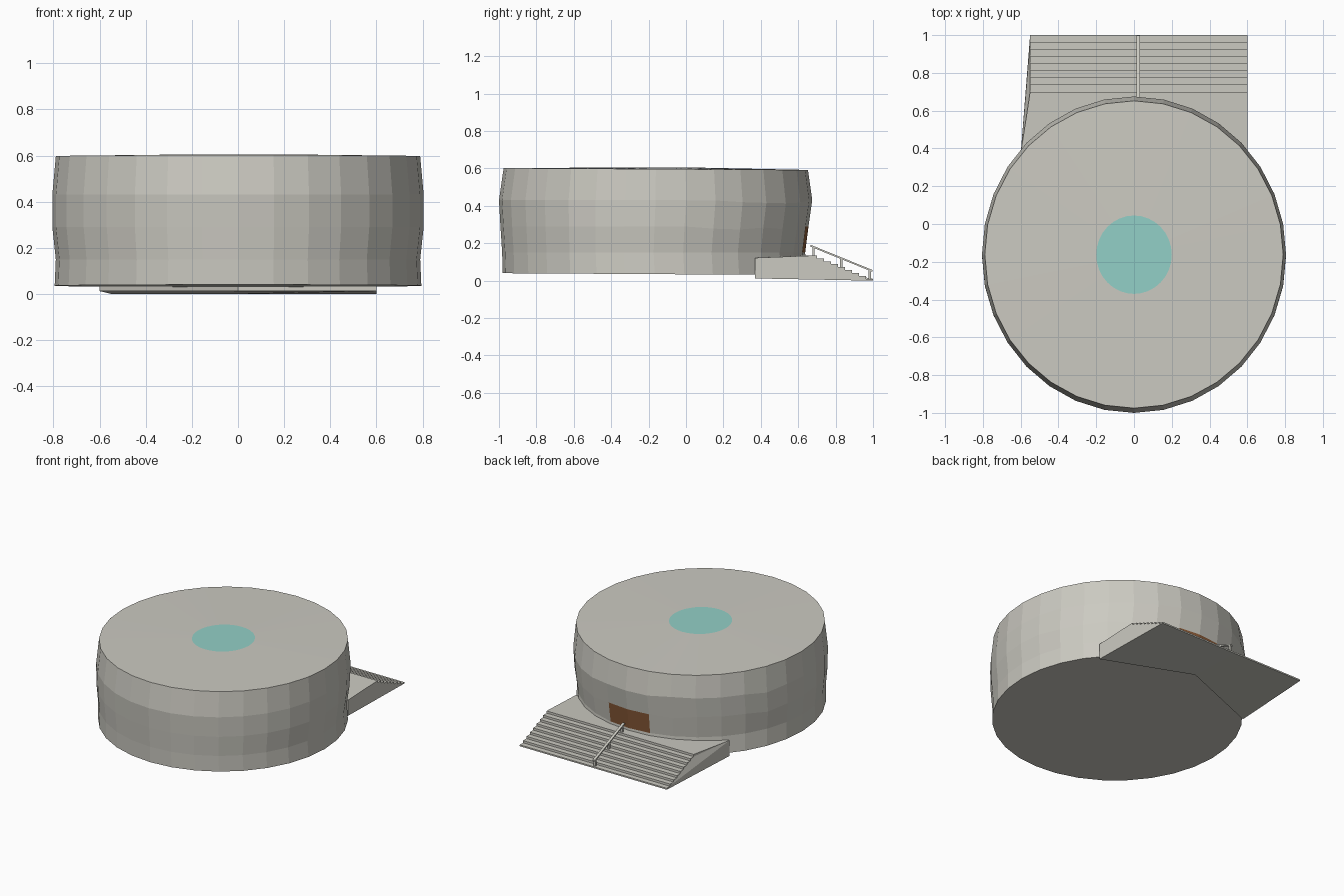
import bpy, bmesh, math, random

if "Cube" in bpy.data.objects:
    bpy.data.objects.remove(bpy.data.objects["Cube"])

random.seed(4)


def material(name, rgb):
    m = bpy.data.materials.new(name)
    m.diffuse_color = (*rgb, 1)
    m.use_nodes = True
    m.node_tree.nodes["Principled BSDF"].inputs["Base Color"].default_value = m.diffuse_color
    return m


STONE = material("pale_stone", (0.60, 0.59, 0.535))
GLASS = material("teal_glass", (0.29, 0.63, 0.57))
WOOD = material("brown_wood", (0.27, 0.11, 0.042))


def finish(bm, name, mats):
    bmesh.ops.recalc_face_normals(bm, faces=bm.faces)
    mesh = bpy.data.meshes.new(name)
    bm.to_mesh(mesh)
    bm.free()
    for m in mats:
        mesh.materials.append(m)
    obj = bpy.data.objects.new(name, mesh)
    bpy.context.collection.objects.link(obj)
    return obj


# Round hall: stacked 32-sided rings (z, half width, front y, back y)
N = 32
RINGS = [
    (0.035, 0.795, -0.980, 0.645),
    (0.150, 0.790, -0.983, 0.637),
    (0.290, 0.805, -0.992, 0.655),
    (0.430, 0.805, -1.000, 0.675),
    (0.597, 0.790, -0.975, 0.652),
    (0.605, 0.200, -0.370, 0.045),
]
bm = bmesh.new()
rings = []
for k, (z, rx, yf, yb) in enumerate(RINGS):
    ring = []
    for i in range(N):
        a = 2 * math.pi * i / N
        s = math.sin(a)
        dz = -0.005 * s if k in (0, 4) else 0
        # slightly uneven courses at the back, away from the door
        if k in (2, 3) and s > 0.3 and abs(math.cos(a)) > 0.25:
            dz = random.uniform(-0.02, 0.015)
        ring.append(bm.verts.new((rx * math.cos(a),
                                  (yf + yb) / 2 + (yb - yf) / 2 * s, z + dz)))
    rings.append(ring)
for k in range(len(rings) - 1):
    for i in range(N):
        j = (i + 1) % N
        f = bm.faces.new((rings[k][i], rings[k][j], rings[k + 1][j], rings[k + 1][i]))
        # door: two back panels of the second course
        if k == 1 and i in (N // 4 - 1, N // 4):
            f.material_index = 2
bm.faces.new(rings[0][::-1])
bm.faces.new(rings[-1]).material_index = 1   # skylight
finish(bm, "round_hall", [STONE, GLASS, WOOD])

# Entrance terrace and stairs: one side profile repeated in three columns
STEPS, Y0, Y1, Z0, Z1 = 8, 0.70, 1.0, 0.135, 0.010
run, rise = (Y1 - Y0) / STEPS, (Z0 - Z1) / STEPS


def profile(front_y):
    pts = [(front_y, 0.012), (front_y, 0.122 + 0.05 * (front_y - 0.37)), (Y0, Z0)]
    for i in range(STEPS):
        y, z = Y0 + i * run, Z0 - (i + 1) * rise
        pts += [(y, z), (y + run, z)]
    return pts + [(Y1, 0.0)]


def left_x(y):
    return -0.60 + 0.05 * min(1, max(0, (y - 0.37) / (Y0 - 0.37)))


bm = bmesh.new()
cols = [
    [bm.verts.new((left_x(y), y, z)) for y, z in profile(0.37)],
    [bm.verts.new((0, y, z)) for y, z in profile(0.61)],
    [bm.verts.new((0.60, y, z)) for y, z in profile(0.37)],
]
n = len(cols[0])
for a, b in zip(cols, cols[1:]):
    for i in range(n):
        j = (i + 1) % n
        bm.faces.new((a[i], a[j], b[j], b[i]))
caps = [bm.faces.new(cols[0]), bm.faces.new(cols[2])]
bmesh.ops.triangulate(bm, faces=caps)
finish(bm, "entrance_stairs", [STONE])


# Handrail in the middle of the stairs
def rail_z(y):
    return 0.19 - 0.406 * (y - 0.67)


def prism(name, x, half, pts):
    bm = bmesh.new()
    lo = [bm.verts.new((x - half, y, z)) for y, z in pts]
    hi = [bm.verts.new((x + half, y, z)) for y, z in pts]
    bm.faces.new(lo)
    bm.faces.new(hi[::-1])
    for i in range(len(pts)):
        j = (i + 1) % len(pts)
        bm.faces.new((lo[i], hi[i], hi[j], lo[j]))
    finish(bm, name, [STONE])


RX = 0.022
prism("handrail", RX, 0.009, [(0.665, rail_z(0.665)), (0.998, rail_z(0.998)),
                              (0.998, rail_z(0.998) - 0.01), (0.665, rail_z(0.665) - 0.01)])
for name, y in (("top", 0.682), ("middle", 0.83), ("bottom", 0.983)):
    base = min(Z0, Z0 - (y - Y0) / run * rise) - 0.02
    base = max(base, 0.003)
    prism(name + "_rail_post", RX, 0.007,
          [(y - 0.006, base), (y + 0.006, base),
           (y + 0.006, rail_z(y) - 0.004), (y - 0.006, rail_z(y) - 0.004)])
